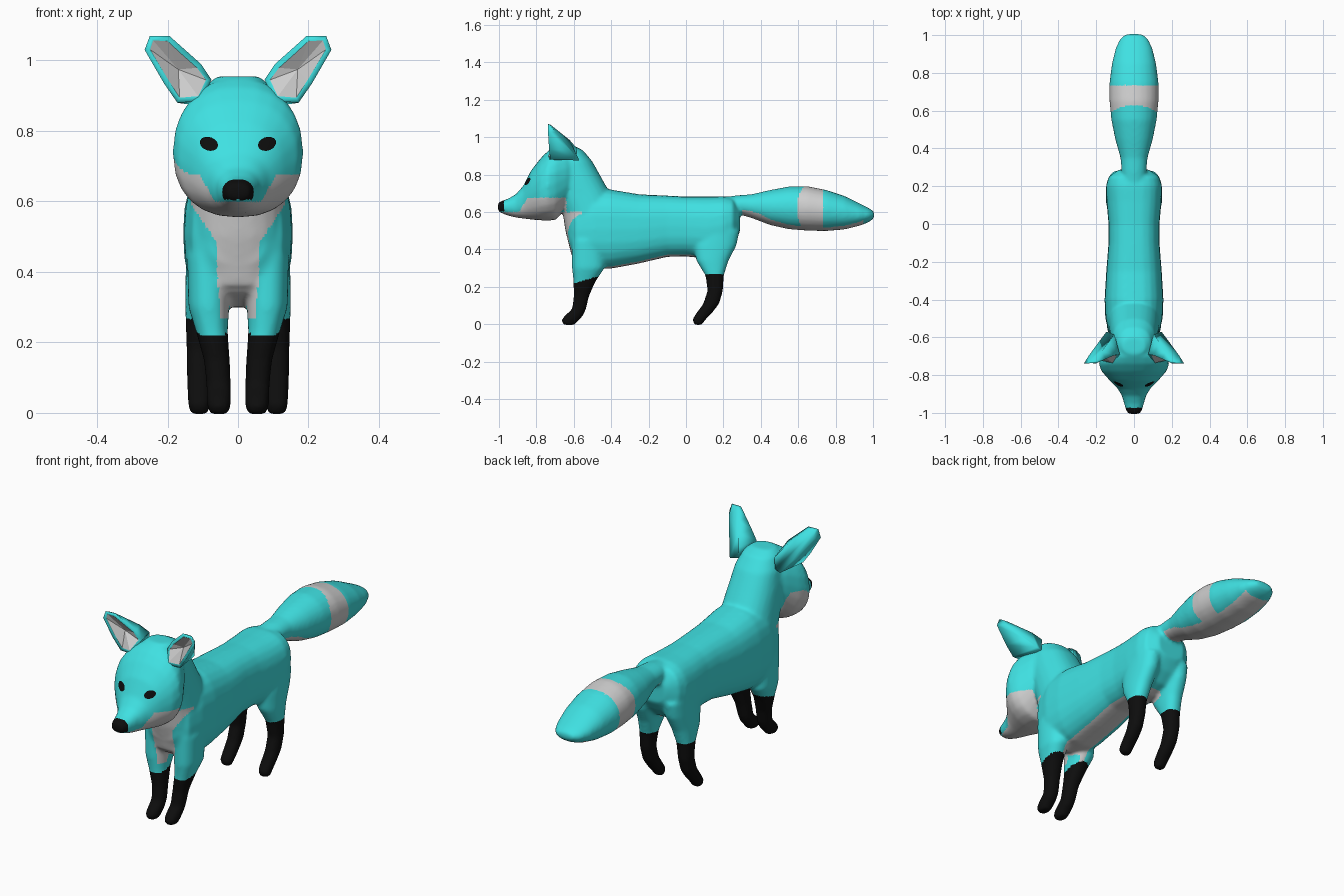
import bpy, bmesh, math
from mathutils import Vector

old = bpy.data.objects.get("Cube")
if old:
    bpy.data.objects.remove(old)


def material(name, rgb):
    m = bpy.data.materials.new(name)
    m.use_nodes = True
    m.diffuse_color = (*rgb, 1)
    bsdf = next(n for n in m.node_tree.nodes if n.type == 'BSDF_PRINCIPLED')
    bsdf.inputs["Base Color"].default_value = (*rgb, 1)
    return m


TEAL, PALE, BLACK = range(3)
mats = [material("turquoise_fur", (0.05, 0.75, 0.76)),
        material("pale_grey_fur", (0.62, 0.62, 0.62)),
        material("black_fur", (0.004, 0.004, 0.004))]


def add_object(name, mesh):
    ob = bpy.data.objects.new(name, mesh)
    bpy.context.collection.objects.link(ob)
    if not mesh.materials:
        for m in mats:
            mesh.materials.append(m)
    return ob


def mesh_from(bm, name):
    bmesh.ops.recalc_face_normals(bm, faces=bm.faces)
    me = bpy.data.meshes.new(name)
    bm.to_mesh(me)
    bm.free()
    return me


def loft(bm, rows, upright=False, power=2.3, side=1, n=24):
    """Rows of (position, low, high, half width, centre x) along y, or z if upright."""
    rings = []
    for t, lo, hi, hw, *cx in rows:
        ring = []
        for i in range(n):
            a = math.tau * i / n
            c, s = math.cos(a), math.sin(a)
            x = hw * math.copysign(abs(c) ** (2 / power), c) + (cx[0] if cx else 0)
            v = (lo + hi) / 2 + (hi - lo) / 2 * math.copysign(abs(s) ** (2 / power), s)
            ring.append(bm.verts.new((side * x, v, t) if upright else (x, t, v)))
        rings.append(ring)
    for a, b in zip(rings, rings[1:]):
        for i in range(n):
            bm.faces.new((a[i], a[(i + 1) % n], b[(i + 1) % n], b[i]))
    bm.faces.new(rings[0])
    bm.faces.new(rings[-1])


# Body masses: torso, neck, head, tail and legs
bm = bmesh.new()
loft(bm, [(-.625, .42, .58, .08), (-.59, .34, .66, .13), (-.5, .3, .72, .152),
          (-.4, .297, .72, .156), (-.25, .325, .695, .147), (-.1, .36, .688, .135),
          (0, .362, .683, .135), (.12, .35, .683, .146), (.2, .38, .685, .149),
          (.25, .43, .675, .135), (.288, .49, .62, .08)], power=2.6)
loft(bm, [(.36, -.61, -.42, .12), (.5, -.645, -.38, .14), (.6, -.66, -.36, .138),
          (.7, -.7, -.405, .13), (.78, -.73, -.45, .125), (.87, -.74, -.5, .115),
          (.93, -.72, -.55, .09), (.955, -.69, -.6, .06)], upright=True)
loft(bm, [(-.57, .72, .9, .09), (-.64, .62, .95, .14), (-.7, .555, .95, .174),
          (-.74, .555, .925, .187), (-.78, .555, .885, .172), (-.83, .56, .82, .128),
          (-.87, .565, .74, .088), (-.91, .57, .695, .064), (-.95, .58, .672, .053),
          (-.985, .593, .66, .043), (-1.006, .605, .65, .032)])
loft(bm, [(.2, .58, .68, .06), (.28, .588, .69, .066), (.35, .568, .695, .072),
          (.45, .53, .718, .1), (.55, .508, .737, .12), (.65, .5, .738, .13),
          (.75, .498, .718, .13), (.85, .507, .685, .117), (.93, .527, .645, .098),
          (.98, .547, .62, .075), (1.006, .568, .602, .045)], power=2.1)
front_leg = [(.45, -.61, -.44, .06, .085), (.3, -.61, -.435, .058, .083),
             (.23, -.602, -.483, .045, .074), (.15, -.6, -.518, .037, .06),
             (.08, -.61, -.535, .035, .055), (.045, -.65, -.55, .035, .054),
             (.02, -.668, -.575, .034, .054), (-.004, -.655, -.595, .025, .054)]
hind_leg = [(.5, .07, .286, .06, .085), (.42, .04, .27, .058, .09),
            (.34, .055, .228, .052, .098), (.26, .104, .202, .042, .107),
            (.18, .115, .198, .036, .11), (.11, .092, .178, .035, .11),
            (.06, .055, .14, .034, .11), (.025, .033, .105, .033, .11),
            (-.004, .045, .085, .025, .11)]
for leg in (front_leg, hind_leg):
    for side in (1, -1):
        loft(bm, leg, upright=True, side=side)

# Fuse the masses into one soft skin
source = add_object("body_masses", mesh_from(bm, "body_masses"))
fuse = source.modifiers.new("Fuse", 'REMESH')
fuse.mode = 'VOXEL'
fuse.voxel_size = 0.008
soften = source.modifiers.new("Soften", 'SMOOTH')
soften.factor = 0.5
soften.iterations = 14
deps = bpy.context.evaluated_depsgraph_get()
skin = bpy.data.meshes.new_from_object(source.evaluated_get(deps))
bpy.data.objects.remove(source)
skin.materials.clear()
body = add_object("body", skin)


# Fur markings
def fur(p, nrm):
    x, y, z = p
    ax = abs(x)
    if y < -.972 and z > .605:                                  # nose
        return BLACK
    if z < (.235 + .3 * (y + .54) if y < -.2 else .265):        # socks
        return BLACK
    if y > .3:                                                  # tail band and underside
        band = .63 - 2.5 * x * x < y < .735
        return PALE if band or (nrm.z < -.45 and ax < .075 and y < .95) else TEAL
    if y < -.64 and z < min(.74 if x < 0 else .678, .49 + 1.7 * ax, .645 + .6 * max(0, y + .8) + .25 * ax):
        return PALE                                             # cheeks and throat
    if y < -.64 and z < .6 and nrm.z < -.3:                     # jaw
        return PALE
    if y < -.54 and nrm.y < -.1 and .27 < z < .6:               # chest
        return PALE if ax < .05 + .07 * (z - .28) + max(0, z - .49) * .6 else TEAL
    if -.6 < y < .16 and z < .43 and nrm.z < -.4 and ax < .068:  # belly
        return PALE
    return TEAL


for f in skin.polygons:
    f.material_index = fur(f.center, f.normal)
    f.use_smooth = True


# Ears: outline thickened backwards, with a sunken pale inside
outline = [(.075, -.69, .945), (.105, -.695, .99), (.15, -.715, 1.03), (.195, -.735, 1.07),
           (.25, -.738, 1.07), (.265, -.738, 1.03), (.21, -.732, .935),
           (.172, -.725, .88), (.105, -.735, .885)]
for side, name in ((1, "left_ear"), (-1, "right_ear")):
    bm = bmesh.new()
    front = [bm.verts.new((side * x, y, z)) for x, y, z in outline]
    back = []
    for x, y, z in outline:
        mid = .1 + (z - .87) * .62
        back.append(bm.verts.new((side * (x + (mid - x) * .4), y + .012 + .75 * (1.07 - z), z - .004)))
    face = bm.faces.new(front)
    bm.faces.new(back)
    for i in range(len(front)):
        j = (i + 1) % len(front)
        bm.faces.new((front[i], front[j], back[j], back[i]))
    bmesh.ops.recalc_face_normals(bm, faces=bm.faces)
    bmesh.ops.inset_region(bm, faces=[face], thickness=.016)
    face.material_index = PALE
    hollow = bmesh.ops.poke(bm, faces=[face])
    for v in hollow["verts"]:
        v.co.y += .03
    ear = add_object(name, mesh_from(bm, name))
    for f in ear.data.polygons:
        f.use_smooth = f.material_index == TEAL

# Eyes: thin almond plates laid onto the face
for side, name in ((1, "left_eye"), (-1, "right_eye")):
    bm = bmesh.new()
    rings = []
    for r in (.35, .7, 1):
        ring = []
        for i in range(16):
            a = math.tau * i / 16
            u, v = .026 * r * math.cos(a), .019 * r * math.sin(a)
            x, z = .081 + u * .93 - v * .36, .762 + u * .36 + v * .93
            hit, loc, nrm, _ = body.ray_cast(Vector((side * x, -2, z)), Vector((0, 1, 0)))
            ring.append(bm.verts.new(loc + nrm * .004))
        rings.append(ring)
    bm.faces.new(rings[0])
    for a, b in zip(rings, rings[1:]):
        for i in range(16):
            bm.faces.new((a[i], a[(i + 1) % 16], b[(i + 1) % 16], b[i]))
    eye = add_object(name, mesh_from(bm, name))
    for f in eye.data.polygons:
        f.material_index = BLACK
        f.use_smooth = True
